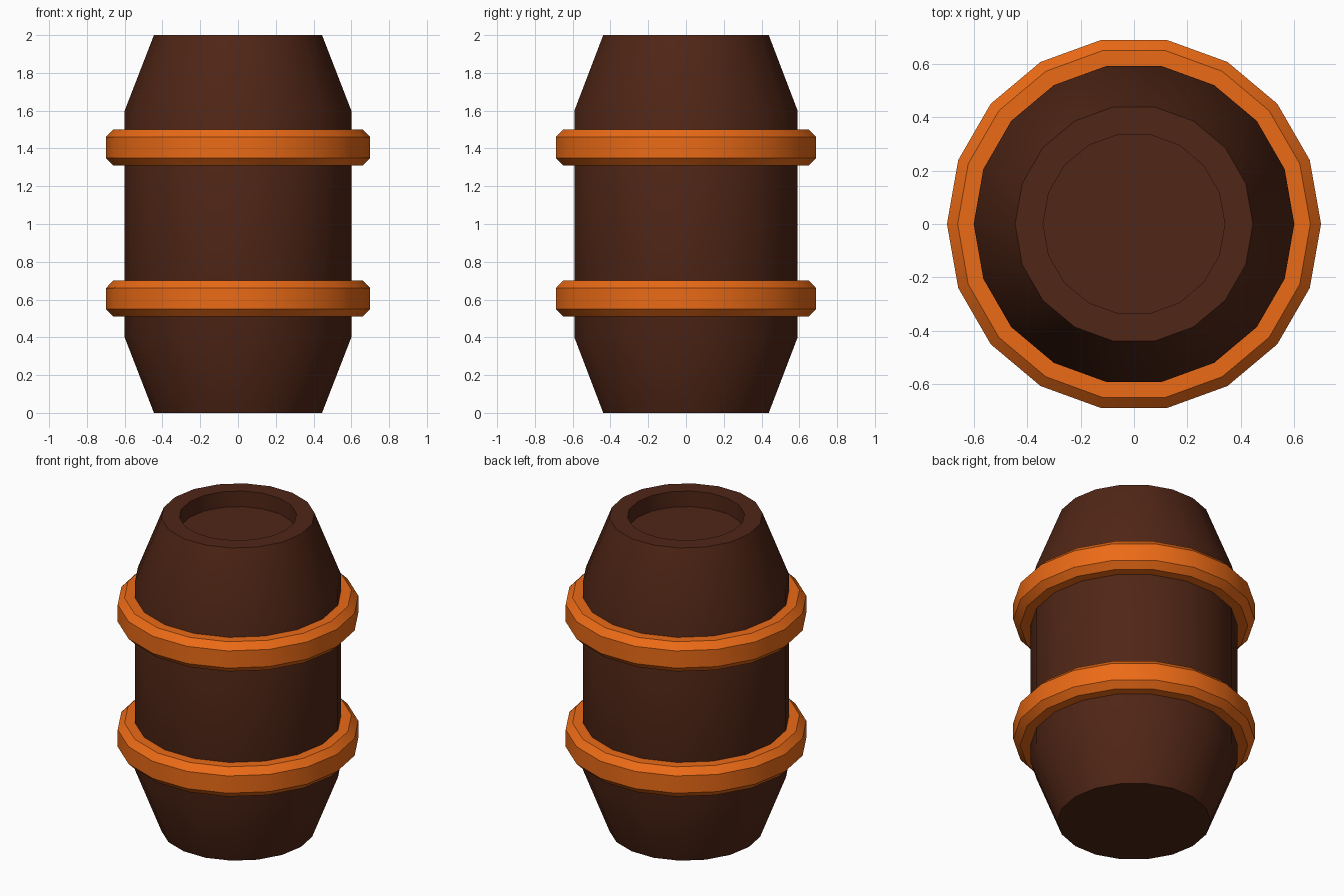
import bpy, bmesh
from math import cos, sin, tau, radians

if "Cube" in bpy.data.objects:
    bpy.data.objects.remove(bpy.data.objects["Cube"])

SIDES = 18


def material(name, color):
    m = bpy.data.materials.new(name)
    m.diffuse_color = color
    m.use_nodes = True
    m.node_tree.nodes["Principled BSDF"].inputs["Base Color"].default_value = m.diffuse_color
    return m


def lathe(name, profile, mat, closed_loop=False):
    """Revolve an (r, z) profile; an open profile is capped at both ends."""
    bm = bmesh.new()
    rings = [[bm.verts.new((r * cos(tau * i / SIDES), r * sin(tau * i / SIDES), z))
              for i in range(SIDES)] for r, z in profile]
    pairs = list(zip(rings, rings[1:]))
    if closed_loop:
        pairs.append((rings[-1], rings[0]))
    else:
        bm.faces.new(rings[0][::-1])
        bm.faces.new(rings[-1])
    for a, b in pairs:
        for i in range(SIDES):
            j = (i + 1) % SIDES
            bm.faces.new((a[i], a[j], b[j], b[i]))
    bmesh.ops.recalc_face_normals(bm, faces=bm.faces)
    mesh = bpy.data.meshes.new(name)
    bm.to_mesh(mesh)
    bm.free()
    mesh.materials.append(mat)
    ob = bpy.data.objects.new(name, mesh)
    bpy.context.collection.objects.link(ob)
    bpy.ops.object.select_all(action='DESELECT')
    ob.select_set(True)
    bpy.context.view_layer.objects.active = ob
    bpy.ops.object.shade_smooth_by_angle(angle=radians(30))
    return ob


wood = material("wood", (0.08, 0.019, 0.008, 1))
hoop = material("hoop_metal", (0.83, 0.145, 0.008, 1))

# Barrel body with a recessed lid
lathe("barrel_body", [(0.445, 0), (0.6, 0.4), (0.6, 1.6), (0.445, 2.0),
                      (0.34, 2.0), (0.34, 1.9)], wood)

# Two chamfered hoops
for name, z in (("lower_hoop", 0.605), ("upper_hoop", 1.405)):
    lathe(name, [(0.595, z - 0.095), (0.66, z - 0.095), (0.7, z - 0.055),
                 (0.7, z + 0.055), (0.66, z + 0.095), (0.595, z + 0.095)], hoop, True)
